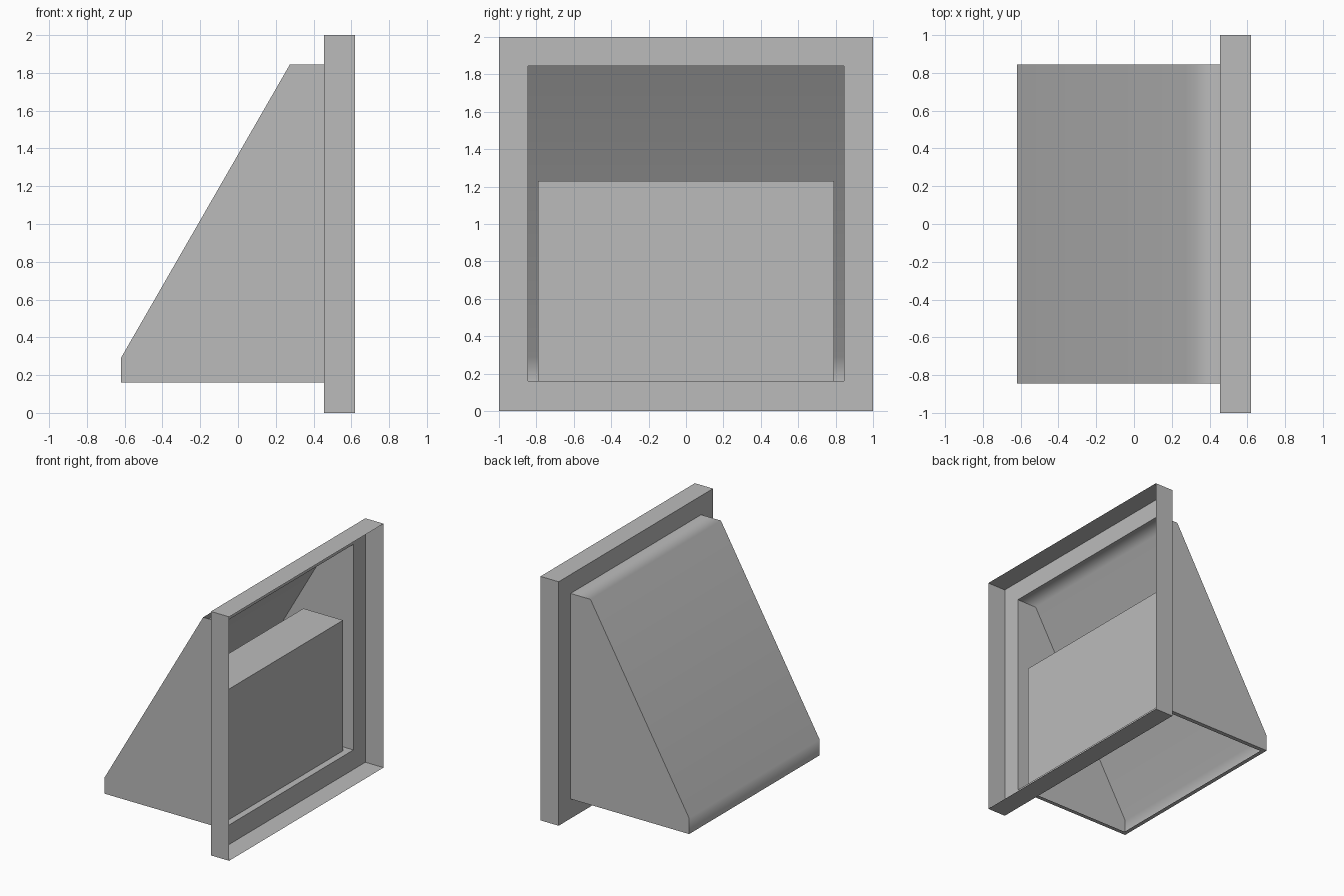
import bpy, bmesh, math

cube = bpy.data.objects.get("Cube")
if cube:
    bpy.data.objects.remove(cube)

# Single painted-metal colour
metal = bpy.data.materials.new("light_grey_metal")
metal.use_nodes = True
GREY = (0.5, 0.5, 0.5, 1)
metal.diffuse_color = GREY
metal.node_tree.nodes["Principled BSDF"].inputs["Base Color"].default_value = GREY

WALL, RIM = 0.455, 0.62          # wall plate and rim front, along x
HALF, LOW, HIGH = 0.845, 0.16, 1.845   # hood opening


def finish(name, bm, angle=65):
    mesh = bpy.data.meshes.new(name)
    bm.to_mesh(mesh)
    bm.free()
    obj = bpy.data.objects.new(name, mesh)
    bpy.context.collection.objects.link(obj)
    mesh.materials.append(metal)
    bpy.ops.object.select_all(action='DESELECT')
    obj.select_set(True)
    bpy.context.view_layer.objects.active = obj
    bpy.ops.object.shade_smooth_by_angle(angle=math.radians(angle))
    weighted = obj.modifiers.new("weighted_normals", 'WEIGHTED_NORMAL')
    weighted.keep_sharp = True
    return obj


def ring(bm, points):
    return [bm.verts.new(p) for p in points]


def bridge(bm, a, b, closed=True):
    for i in range(len(a) if closed else len(a) - 1):
        j = (i + 1) % len(a)
        bm.faces.new((a[i], a[j], b[j], b[i]))


def rect_x(x, half, low, high):
    return [(x, -half, low), (x, half, low), (x, half, high), (x, -half, high)]


def rect_z(z, x0, x1, half):
    return [(x0, -half, z), (x1, -half, z), (x1, half, z), (x0, half, z)]


# Wall frame: sheet-metal rim and plate around the opening
bm = bmesh.new()
front = ring(bm, rect_x(RIM, 1, 0, 2))
back = ring(bm, rect_x(WALL, 1, 0, 2))
hole = ring(bm, rect_x(WALL, HALF, LOW, HIGH))
bridge(bm, front, back)
bridge(bm, back, hole)
bmesh.ops.recalc_face_normals(bm, faces=bm.faces)
finish("wall_frame", bm, 30)

# Sloping hood: side profile spanned across y, with flat cheeks
bm = bmesh.new()
profile = [(WALL, HIGH), (0.275, HIGH), (-0.62, 0.29), (-0.62, LOW)]
sides = [ring(bm, [(x, y, z) for x, z in profile]) for y in (-HALF, HALF)]
bridge(bm, sides[0], sides[1], closed=False)
for side, y in zip(sides, (-HALF, HALF)):
    bm.faces.new(side + [bm.verts.new((WALL, y, LOW))])
bmesh.ops.recalc_face_normals(bm, faces=bm.faces)
finish("sloping_hood", bm)

# Narrow lip turned inwards around the open underside
bm = bmesh.new()
outer = ring(bm, rect_z(LOW, -0.62, WALL, HALF))
inner = ring(bm, rect_z(LOW, -0.585, 0.39, HALF - 0.035))
bridge(bm, outer, inner)
finish("underside_lip", bm, 30)

# Inner baffle: upright sheet folded back at the top
bm = bmesh.new()
path = [(0.40, LOW), (0.40, 1.23), (0.04, 1.23)]
edges = [ring(bm, [(x, y, z) for x, z in path]) for y in (-0.79, 0.79)]
bridge(bm, edges[1], edges[0], closed=False)
for face in bm.faces:
    face.normal_update()
    if face.normal.x + face.normal.z < 0:
        face.normal_flip()
finish("inner_baffle", bm, 30)
